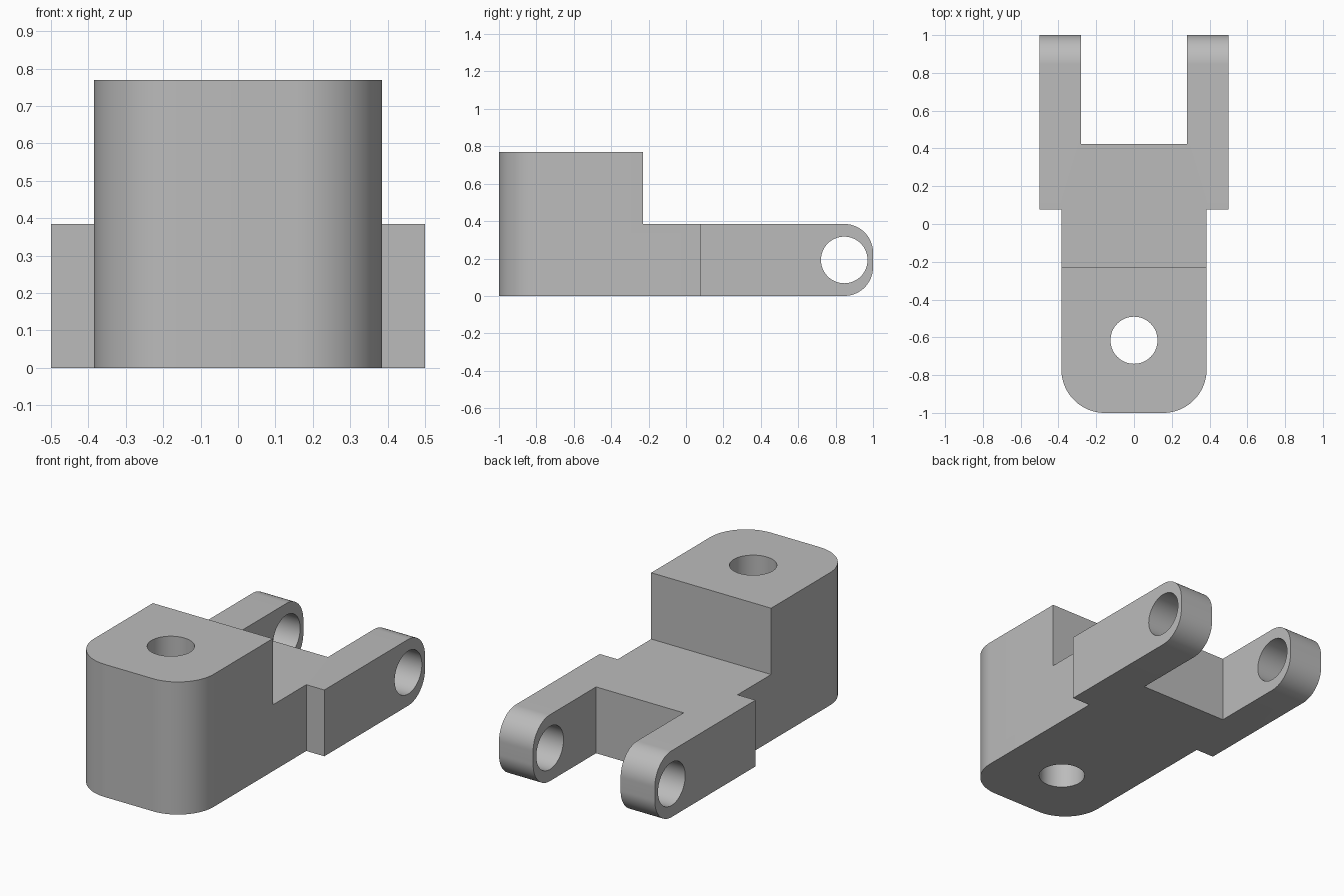
import bpy
import bmesh
from math import cos, sin, pi
from mathutils import Vector

U = 1 / 13  # design module

cube = bpy.data.objects.get("Cube")
if cube:
    bpy.data.objects.remove(cube, do_unlink=True)

grey = bpy.data.materials.new("plain grey")
grey.use_nodes = True
COLOUR = (0.5, 0.5, 0.5, 1)
grey.diffuse_color = COLOUR
grey.node_tree.nodes["Principled BSDF"].inputs["Base Color"].default_value = COLOUR


def arc(cx, cy, r, start, end, steps=24):
    """Points on a circular arc, angles in units of pi."""
    angles = [pi * (start + (end - start) * i / steps) for i in range(steps + 1)]
    return [(cx + r * cos(a), cy + r * sin(a)) for a in angles]


def prism(name, outline, low, high, axis):
    """Extrude an outline in module units: (x, y) along Z or (y, z) along X."""
    def place(p, d):
        return Vector((p[0], p[1], d) if axis == "Z" else (d, p[0], p[1])) * U
    bm = bmesh.new()
    face = bm.faces.new([bm.verts.new(place(p, low)) for p in outline])
    result = bmesh.ops.extrude_face_region(bm, geom=[face])
    verts = [v for v in result["geom"] if isinstance(v, bmesh.types.BMVert)]
    shift = Vector((0, 0, 1) if axis == "Z" else (1, 0, 0)) * (high - low) * U
    bmesh.ops.translate(bm, verts=verts, vec=shift)
    bmesh.ops.recalc_face_normals(bm, faces=bm.faces)
    mesh = bpy.data.meshes.new(name)
    bm.to_mesh(mesh)
    bm.free()
    mesh.materials.append(grey)
    obj = bpy.data.objects.new(name, mesh)
    bpy.context.collection.objects.link(obj)
    return obj


# Plan outline: rounded front block, stepped shoulders and open fork
right_half = arc(2, -10, 3, -0.5, 0) + [
    (5, 1), (6.5, 1), (6.5, 15), (3.65, 15), (3.65, 5.5)]
plan = right_half + [(-x, y) for x, y in reversed(right_half)]
# The arc is shifted so the front face touches the end plane
bracket = prism("hinge_bracket", plan, -2, 12, "Z")

# Side outline: tall front block, thin rear plate with rounded fork tips
side = [(-15, 0)] + arc(11, 2, 2, -0.5, 0) + arc(11, 3, 2, 0, 0.5) + [
    (-3, 5), (-3, 10), (-15, 10)]
side_cutter = prism("side_profile_cutter", side, -9, 9, "X")

# Vertical bolt hole and cross pin hole
bolt_cutter = prism("bolt_hole_cutter", arc(0, -8, 1.62, 0, 2, 64)[:-1], -2, 12, "Z")
pin_cutter = prism("pin_hole_cutter", arc(11, 2.5, 1.62, 0, 2, 64)[:-1], -9, 9, "X")

for cutter, operation in ((side_cutter, "INTERSECT"), (bolt_cutter, "DIFFERENCE"),
                          (pin_cutter, "DIFFERENCE")):
    mod = bracket.modifiers.new(cutter.name, "BOOLEAN")
    mod.object = cutter
    mod.operation = operation
    mod.solver = "EXACT"
    bpy.context.view_layer.objects.active = bracket
    with bpy.context.temp_override(object=bracket, active_object=bracket):
        bpy.ops.object.modifier_apply(modifier=mod.name)
    bpy.data.objects.remove(cutter, do_unlink=True)

# Smooth the rounds, keep the edges crisp
for obj in bpy.context.selected_objects:
    obj.select_set(False)
bracket.select_set(True)
bpy.context.view_layer.objects.active = bracket
bpy.ops.object.shade_smooth_by_angle(angle=pi / 6)
